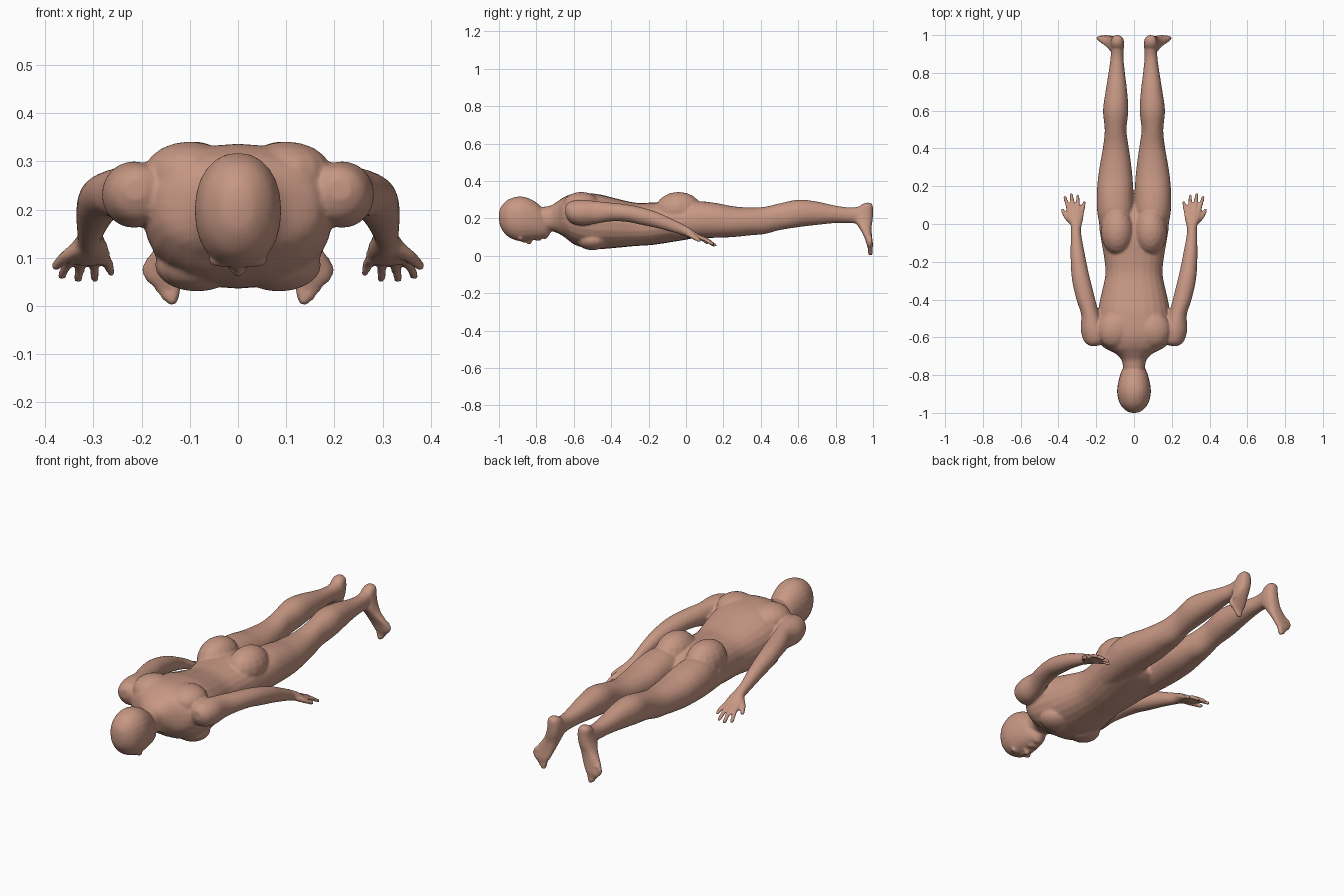
import bpy, bmesh, math
from mathutils import Vector

verts, faces = [], []


def spline(rows, n=4):
    """Catmull-Rom interpolation through rows of numbers."""
    out = []
    for i in range(len(rows) - 1):
        p = [rows[max(i - 1, 0)], rows[i], rows[i + 1], rows[min(i + 2, len(rows) - 1)]]
        for k in range(n):
            t = k / n
            out.append([0.5 * (2 * b + (c - a) * t + (2 * a - 5 * b + 4 * c - d) * t * t
                               + (3 * b - a - 3 * c + d) * t ** 3) for a, b, c, d in zip(*p)])
    return out + [list(rows[-1])]


def skin_rings(rings):
    """Join equal rings of points into a closed tube."""
    seg, base = len(rings[0]), len(verts)
    for ring in rings:
        verts.extend(ring)
    for r in range(len(rings) - 1):
        a = base + r * seg
        for k in range(seg):
            j = (k + 1) % seg
            faces.append((a + k, a + seg + k, a + seg + j, a + j))
    last = base + (len(rings) - 1) * seg
    faces.append(tuple(range(base, base + seg)))
    faces.append(tuple(range(last + seg - 1, last - 1, -1)))


def loft(rows, axis="y", power=2.0, side=1, seg=24):
    """Closed tube; each row is (position, x min, x max, other min, other max)."""
    rings = []
    for s, x0, x1, w0, w1 in spline(rows):
        ring = []
        for k in range(seg):
            c, d = math.cos(math.tau * k / seg), math.sin(math.tau * k / seg)
            u = math.copysign(abs(c) ** (2 / power), c)
            v = math.copysign(abs(d) ** (2 / power), d)
            x = side * ((x0 + x1) / 2 + u * (x1 - x0) / 2)
            w = (w0 + w1) / 2 + v * (w1 - w0) / 2
            ring.append((x, s, w) if axis == "y" else (x, w, s))
        rings.append(ring)
    skin_rings(rings)


def blob(center, radii, side=1, turn=0, seg=16):
    """Ellipsoid, optionally turned about the vertical."""
    ct, st = math.cos(turn), math.sin(turn)
    rings = []
    for i in range(11):
        a = math.pi * (0.02 + 0.96 * i / 10)
        ring = []
        for k in range(seg):
            b = math.tau * k / seg
            x = radii[0] * math.sin(a) * math.cos(b)
            y = radii[1] * math.sin(a) * math.sin(b)
            ring.append((side * (center[0] + x * ct - y * st), center[1] + x * st + y * ct,
                         center[2] + radii[2] * math.cos(a)))
        rings.append(ring)
    skin_rings(rings)


def digit(points, r0, r1, side):
    """Finger or toe: round tube along a bent path with a ball at the tip."""
    path = [Vector(p) for p in spline(points)]
    last = len(path) - 1
    rings = []
    for i, p in enumerate(path):
        d = (path[min(i + 1, last)] - path[max(i - 1, 0)]).normalized()
        u = d.cross(Vector((1, 0, 0))).normalized()
        v = d.cross(u)
        r = r0 + (r1 - r0) * i / last
        ring = [p + r * (u * math.cos(math.tau * k / 10) + v * math.sin(math.tau * k / 10))
                for k in range(10)]
        rings.append([(side * q.x, q.y, q.z) for q in ring])
    skin_rings(rings)
    blob(points[-1], (r1, r1, r1), side, seg=10)


# Torso with neck
loft([(-.82, -.05, .05, .14, .25), (-.76, -.058, .058, .13, .262), (-.72, -.066, .066, .132, .27),
      (-.685, -.10, .10, .12, .292), (-.65, -.165, .165, .10, .315), (-.60, -.19, .19, .062, .333),
      (-.54, -.195, .195, .042, .336), (-.46, -.19, .19, .036, .328), (-.38, -.175, .175, .042, .308),
      (-.27, -.152, .152, .052, .284), (-.18, -.158, .158, .058, .285), (-.08, -.175, .175, .073, .29),
      (.0, -.185, .185, .086, .275), (.06, -.17, .17, .10, .25), (.10, -.08, .08, .12, .22)], power=2.3)

# Head
loft([(-1.0, -.012, .012, .195, .225), (-.99, -.04, .04, .15, .26), (-.955, -.073, .073, .105, .298),
      (-.90, -.089, .089, .08, .317), (-.85, -.086, .086, .08, .311), (-.80, -.074, .074, .086, .285),
      (-.765, -.06, .06, .092, .25), (-.74, -.04, .04, .10, .20), (-.725, -.012, .012, .12, .15)], power=2.15)

# Face: nose, lips, chin
blob((0, -.855, .083), (.011, .03, .014))
blob((0, -.838, .073), (.013, .014, .014))
blob((0, -.795, .087), (.024, .008, .009))
blob((0, -.782, .089), (.021, .008, .009))
blob((0, -.755, .105), (.028, .018, .015))

for side in (-1, 1):
    # Nostril and brow
    blob((.012, -.835, .08), (.009, .01, .009), side)
    blob((.034, -.885, .092), (.028, .012, .012), side)
    # Chest, shoulder blade and buttock
    blob((.085, -.50, .085), (.088, .085, .055), side)
    blob((.10, -.56, .275), (.095, .10, .066), side, .3)
    blob((.088, -.04, .245), (.088, .125, .096), side)
    # Leg
    loft([(-.08, .02, .165, .09, .26), (.05, .003, .193, .094, .29), (.15, .004, .197, .096, .284),
          (.25, .008, .19, .10, .265), (.35, .02, .174, .11, .258), (.42, .03, .162, .116, .262),
          (.50, .04, .155, .137, .28), (.60, .03, .164, .153, .30), (.70, .036, .151, .165, .29),
          (.80, .048, .135, .175, .268), (.88, .056, .124, .175, .258), (.94, .054, .122, .17, .266),
          (.975, .065, .115, .19, .262)], side=side, power=2.15)
    # Foot
    loft([(.284, .078, .10, .96, .984), (.27, .06, .118, .935, .998), (.23, .052, .124, .905, 1.0),
          (.19, .056, .134, .90, .998), (.15, .068, .152, .926, .992), (.10, .086, .186, .953, .995),
          (.06, .105, .195, .966, 1.0), (.04, .118, .175, .972, .998)],
         axis="z", side=side, power=2.4)
    # Toes
    for i in range(5):
        t = i / 4
        tip = (.137 + .056 * t, .986, .014 + .06 * t ** 1.4)
        root = (.125 + .05 * t, .984, .06 + .04 * t)
        digit([root, tip], .012, .014 - .005 * min(1, t * 2), side)
    # Arm and palm
    loft([(-.645, .19, .235, .22, .265), (-.62, .15, .265, .18, .29), (-.56, .15, .282, .162, .30),
          (-.48, .182, .28, .172, .292), (-.40, .205, .305, .184, .284), (-.32, .225, .324, .182, .275),
          (-.25, .242, .333, .168, .262), (-.15, .262, .336, .147, .232), (-.05, .28, .334, .12, .185),
          (-.01, .278, .335, .107, .165), (.03, .268, .35, .094, .142), (.065, .265, .354, .083, .117),
          (.083, .28, .34, .085, .105)], side=side)
    # Fingers and thumb
    for root, tip in (((.342, .065, .10), (.366, .142, .062)), ((.32, .07, .103), (.332, .155, .056)),
                      ((.298, .068, .102), (.297, .148, .056)), ((.276, .06, .098), (.263, .115, .068))):
        mid = [(a + b) / 2 + c for a, b, c in zip(root, tip, (0, 0, .006))]
        digit([root, mid, tip], .0125, .0095, side)
    digit([(.328, .01, .12), (.358, .038, .102), (.378, .072, .082)], .017, .0105, side)

# One body mesh, every shell facing outward
skin = bpy.data.materials.new("skin")
skin.diffuse_color = (0.57, 0.31, 0.23, 1)
mesh = bpy.data.meshes.new("body")
mesh.from_pydata(verts, [], faces)
bm = bmesh.new()
bm.from_mesh(mesh)
bmesh.ops.recalc_face_normals(bm, faces=bm.faces)
bm.to_mesh(mesh)
bm.free()
mesh.materials.append(skin)
body = bpy.data.objects.new("body", mesh)
bpy.context.collection.objects.link(body)

# Fuse the shells and soften the joints
fuse = body.modifiers.new("fuse", "REMESH")
fuse.mode = "VOXEL"
fuse.voxel_size = .0065
fuse.use_smooth_shade = True
soft = body.modifiers.new("soften", "SMOOTH")
soft.factor = .5
soft.iterations = 5
